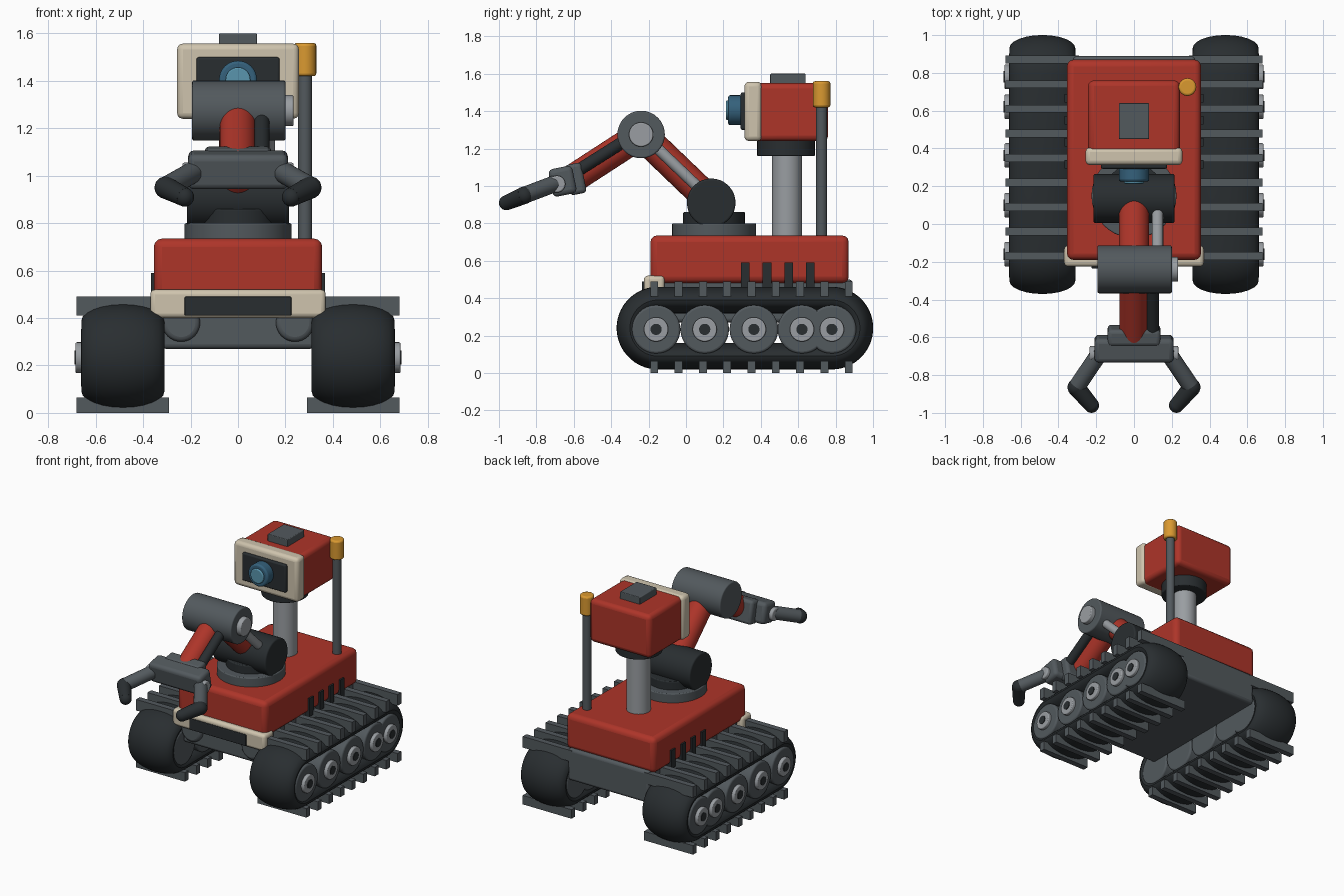
import bpy, bmesh, math
from mathutils import Vector, Matrix

if "Cube" in bpy.data.objects:
    bpy.data.objects.remove(bpy.data.objects["Cube"])


def material(name, rgb):
    m = bpy.data.materials.new(name)
    m.diffuse_color = (*rgb, 1)
    m.use_nodes = True
    m.node_tree.nodes["Principled BSDF"].inputs["Base Color"].default_value = m.diffuse_color
    return m


RED = material("red_paint", (0.42, 0.035, 0.022))
CREAM = material("cream_paint", (0.62, 0.55, 0.42))
BLACK = material("black_rubber", (0.022, 0.027, 0.03))
DARK = material("dark_metal", (0.085, 0.1, 0.11))
LIGHT = material("light_metal", (0.32, 0.34, 0.36))
AMBER = material("amber", (0.7, 0.32, 0.03))
BLUE = material("blue_lens", (0.035, 0.12, 0.2))
SKY = material("bright_lens", (0.1, 0.3, 0.42))


def finish(name, bm, mat, bevel=0.0):
    bmesh.ops.recalc_face_normals(bm, faces=bm.faces)
    me = bpy.data.meshes.new(name)
    bm.to_mesh(me)
    bm.free()
    me.materials.append(mat)
    ob = bpy.data.objects.new(name, me)
    bpy.context.collection.objects.link(ob)
    if bevel:
        b = ob.modifiers.new("bevel", 'BEVEL')
        b.width, b.segments, b.limit_method = bevel, 3, 'ANGLE'
    bpy.ops.object.select_all(action='DESELECT')
    ob.select_set(True)
    bpy.context.view_layer.objects.active = ob
    bpy.ops.object.shade_smooth_by_angle(angle=math.radians(35))
    return ob


def box(name, x, y, z, mat, bevel=0.0, tilt=0.0):
    """Box from (min, max) ranges, tilted about x through its centre."""
    bm = bmesh.new()
    bmesh.ops.create_cube(bm, size=1)
    r = (x, y, z)
    size = [b - a for a, b in r]
    mid = Vector([(a + b) / 2 for a, b in r])
    bm.transform(Matrix.Translation(mid) @ Matrix.Rotation(tilt, 4, 'X') @ Matrix.Diagonal((*size, 1)))
    return finish(name, bm, mat, bevel)


def rod(name, a, b, r, mat, bevel=0.0, r2=None, sides=32):
    """Cylinder or cone between two points."""
    a, b = Vector(a), Vector(b)
    bm = bmesh.new()
    bmesh.ops.create_cone(bm, cap_ends=True, segments=sides, radius1=r,
                          radius2=r if r2 is None else r2, depth=(b - a).length)
    rot = (b - a).to_track_quat('Z', 'Y').to_matrix().to_4x4()
    bm.transform(Matrix.Translation((a + b) / 2) @ rot)
    return finish(name, bm, mat, bevel)


def ball(name, p, r, mat):
    bm = bmesh.new()
    bmesh.ops.create_uvsphere(bm, u_segments=24, v_segments=12, radius=r)
    bm.transform(Matrix.Translation(p))
    return finish(name, bm, mat)


def belt(name, cx):
    """Oval cross-section swept round a stadium path."""
    path = []
    for i in range(48):
        t = math.tau * (i + 0.5) / 48
        path.append((0.78 if math.cos(t) > 0 else -0.15, math.cos(t), math.sin(t)))
    bm = bmesh.new()
    rings = []
    for y0, c, s in path:
        ring = []
        for j in range(24):
            a = math.tau * j / 24
            rad = 0.15 + 0.071 * math.sin(a)
            ring.append(bm.verts.new((cx + 0.175 * math.cos(a), y0 + rad * c, 0.24 + rad * s)))
        rings.append(ring)
    for i in range(48):
        p, q = rings[i], rings[(i + 1) % 48]
        for j in range(24):
            k = (j + 1) % 24
            bm.faces.new((p[j], p[k], q[k], q[j]))
    return finish(name, bm, BLACK)


# Running gear, vents and gripper fingers, both sides
for s, side in ((-1, "left"), (1, "right")):
    cx = s * 0.485
    belt(f"track_belt_{side}", cx)
    for i in range(9):
        y = -0.17 + 0.13 * i
        for z, level in (((0.0, 0.065), "lower"), ((0.41, 0.49), "upper")):
            box(f"tread_{level}_{side}_{i}", (cx - 0.195, cx + 0.195), (y - 0.021, y + 0.021), z, DARK)
    for i, y in enumerate((-0.16, 0.10, 0.363, 0.62, 0.78)):
        rod(f"wheel_{side}_{i}", (s * 0.315, y, 0.233), (s * 0.662, y, 0.233), 0.13, DARK, 0.012)
        rod(f"hub_{side}_{i}", (s * 0.655, y, 0.233), (s * 0.685, y, 0.233), 0.065, LIGHT, 0.006)
        rod(f"hub_bolt_{side}_{i}", (s * 0.68, y, 0.233), (s * 0.69, y, 0.233), 0.03, BLACK)
    for i in range(4):
        y = 0.317 + 0.116 * i
        box(f"vent_{side}_{i}", sorted((s * 0.33, s * 0.367)), (y - 0.023, y + 0.023), (0.46, 0.59), BLACK)
    rod(f"front_mount_{side}", (s * 0.24, -0.2, 0.38), (s * 0.24, -0.1, 0.38), 0.08, DARK, 0.02)
    # Finger: knuckle, outward link, hooked tip
    rod(f"knuckle_{side}", (s * 0.17, -0.69, 1.01), (s * 0.235, -0.69, 1.01), 0.045, LIGHT, 0.008)
    elbow = (s * 0.305, -0.865, 0.95)
    rod(f"finger_{side}", (s * 0.18, -0.68, 1.02), elbow, 0.045, DARK)
    ball(f"finger_joint_{side}", elbow, 0.047, BLACK)
    rod(f"fingertip_{side}", elbow, (s * 0.225, -0.96, 0.91), 0.047, BLACK, r2=0.04)
    ball(f"fingertip_end_{side}", (s * 0.225, -0.96, 0.91), 0.04, BLACK)

# Chassis and body
box("chassis", (-0.325, 0.325), (-0.17, 0.89), (0.27, 0.5), DARK, 0.02)
box("body", (-0.355, 0.355), (-0.19, 0.87), (0.48, 0.735), RED, 0.035)
box("bumper", (-0.37, 0.37), (-0.225, -0.115), (0.4, 0.52), CREAM, 0.02)
box("bumper_grille", (-0.225, 0.225), (-0.235, -0.2), (0.41, 0.49), BLACK, 0.005)

# Arm turret and shoulder
rod("turret_base", (0, 0.15, 0.725), (0, 0.15, 0.8), 0.225, DARK, 0.006, sides=40)
rod("turret_step", (0, 0.15, 0.79), (0, 0.15, 0.86), 0.165, BLACK, 0.006)
rod("shoulder_drum", (-0.215, 0.135, 0.91), (0.215, 0.135, 0.91), 0.13, BLACK, 0.01)

# Arm links with pistons
rod("upper_arm", (0, 0.13, 0.92), (0, -0.24, 1.275), 0.08, RED)
rod("upper_piston", (0.125, 0.12, 0.94), (0.125, -0.22, 1.265), 0.03, LIGHT)
rod("elbow_drum", (-0.193, -0.24, 1.275), (0.2, -0.24, 1.275), 0.127, DARK, 0.008)
rod("elbow_cap", (0.19, -0.24, 1.275), (0.234, -0.24, 1.275), 0.065, LIGHT, 0.006)
rod("forearm", (0, -0.24, 1.275), (0, -0.61, 1.035), 0.077, RED)
rod("forearm_piston", (0.1, -0.25, 1.29), (0.1, -0.59, 1.075), 0.033, BLACK)

# Gripper palm
box("wrist", (-0.14, 0.14), (-0.635, -0.545), (0.955, 1.12), DARK, 0.02, 0.2)
box("palm", (-0.21, 0.21), (-0.725, -0.595), (0.95, 1.1), DARK, 0.025, 0.2)

# Mast and head
rod("mast", (0, 0.54, 0.72), (0, 0.54, 1.18), 0.08, LIGHT)
rod("neck_collar", (0, 0.535, 1.16), (0, 0.535, 1.25), 0.155, BLACK, 0.006)
box("head", (-0.243, 0.243), (0.36, 0.76), (1.24, 1.55), RED, 0.03)
box("face_frame", (-0.257, 0.257), (0.312, 0.405), (1.24, 1.557), CREAM, 0.025)
box("face_screen", (-0.175, 0.175), (0.292, 0.33), (1.3, 1.5), BLACK, 0.01)
rod("lens", (0, 0.3, 1.405), (0, 0.225, 1.405), 0.08, BLUE, 0.012)
rod("lens_glass", (0, 0.23, 1.405), (0, 0.213, 1.405), 0.052, SKY, 0.006)
box("head_cap", (-0.08, 0.08), (0.45, 0.64), (1.54, 1.6), DARK, 0.005)

# Beacon post
rod("beacon_post", (0.283, 0.725, 0.725), (0.283, 0.725, 1.43), 0.03, DARK, sides=20)
rod("beacon", (0.283, 0.725, 1.42), (0.283, 0.725, 1.56), 0.047, AMBER, 0.012, sides=24)
